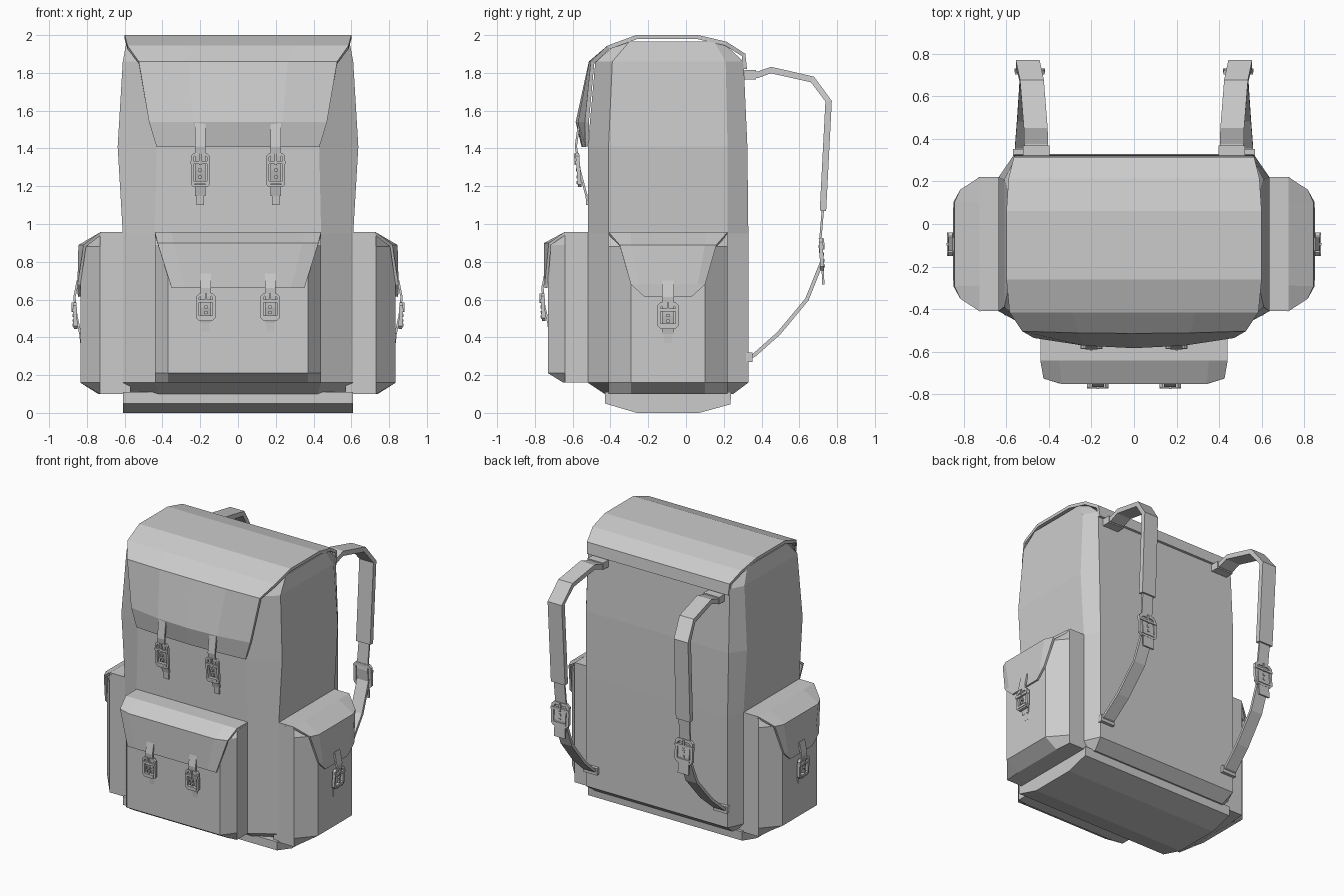
import bpy, bmesh
from mathutils import Vector

if "Cube" in bpy.data.objects:
    bpy.data.objects.remove(bpy.data.objects["Cube"])


def mesh(name, verts, faces, solid=0):
    bm = bmesh.new()
    vs = [bm.verts.new(v) for v in verts]
    for f in faces:
        bm.faces.new([vs[i] for i in f])
    bmesh.ops.recalc_face_normals(bm, faces=bm.faces)
    me = bpy.data.meshes.new(name)
    bm.to_mesh(me)
    bm.free()
    ob = bpy.data.objects.new(name, me)
    bpy.context.collection.objects.link(ob)
    if solid:
        m = ob.modifiers.new("thickness", 'SOLIDIFY')
        m.thickness, m.offset = solid, 0
    return ob


def loft(name, rings, f=lambda u, n, z: (u, n, z), loop=False):
    """Skin closed rings; cap the ends, or join last to first."""
    k, c = len(rings[0]), len(rings)
    faces = []
    for i in range(c if loop else c - 1):
        a, b = i * k, (i + 1) % c * k
        faces += [(a + j, a + (j + 1) % k, b + (j + 1) % k, b + j) for j in range(k)]
    if not loop:
        faces += [tuple(range(k)), tuple(range((c - 1) * k, c * k))]
    return mesh(name, [f(*p) for r in rings for p in r], faces)


def sheet(name, rows, thick, f=lambda u, n, z: (u, n, z)):
    k = len(rows[0])
    faces = [(i * k + j, i * k + j + 1, i * k + k + j + 1, i * k + k + j)
             for i in range(len(rows) - 1) for j in range(k - 1)]
    return mesh(name, [f(*p) for r in rows for p in r], faces, thick)


def ribbon(name, path, w, t, f):
    """Flat strap along (u, n, z) points, wide in u."""
    P = [Vector(p) for p in path]
    rings = []
    for i, p in enumerate(P):
        d = P[min(i + 1, len(P) - 1)] - P[max(i - 1, 0)]
        s = Vector((0, -d.z, d.y)).normalized() * t / 2
        a = Vector((w / 2, 0, 0))
        rings.append([p - a - s, p + a - s, p + a + s, p - a + s])
    return loft(name, rings, f)


def box(name, c, d, f):
    x, y, z = (v / 2 for v in d)
    rings = [[(c[0] + a * x, c[1] + b * y, c[2] + s * z)
              for a, b in ((-1, -1), (1, -1), (1, 1), (-1, 1))] for s in (-1, 1)]
    return loft(name, rings, f)


def buckle(name, f, u, n, z, w, h, tilt=0.0):
    """Chamfered frame with cross bars, prong and rivets; n leans by tilt per z."""
    def g(a, b, c):
        return f(u + a, n + b + tilt * c, z + c)

    def octo(hw, hh, c, d):
        return [(a, d, b) for a, b in ((-hw + c, -hh), (hw - c, -hh), (hw, -hh + c), (hw, hh - c),
                                       (hw - c, hh), (-hw + c, hh), (-hw, hh - c), (-hw, -hh + c))]
    W, H, b = w / 2, h / 2, w * .14
    loft(name + "_frame", [octo(W, H, b, .01), octo(W - b, H - b, b * .6, .01),
                           octo(W - b, H - b, b * .6, -.01), octo(W, H, b, -.01)], g, True)
    box(name + "_bar", (0, .006, h * .22), (w * 1.02, .018, .016), g)
    box(name + "_keeper", (0, .004, -h * .36), (w * .72, .022, .016), g)
    box(name + "_prong", (0, .012, h * .32), (.012, .012, h * .35), g)
    for c in (-.2, 0):
        box(name + "_rivet", (0, .006, h * c), (.016, .016, .016), g)


# Main body
def ring(z, sx, fx, bx, yf, yb, sf, sb):
    h = [(fx, yf, z), (sx, sf, z), (sx, sb, z), (bx, yb, z)]
    return h + [(-x, y, q) for x, y, q in reversed(h)]


loft("bag_body", [ring(.10, .58, .42, .54, -.43, .25, -.35, .18),
                  ring(.16, .61, .44, .56, -.52, .33, -.41, .22),
                  ring(.95, .61, .44, .56, -.52, .33, -.41, .22),
                  ring(1.41, .637, .43, .565, -.52, .325, -.41, .22),
                  ring(1.86, .61, .51, .56, -.48, .305, -.39, .21),
                  ring(1.965, .59, .56, .56, -.35, .19, -.3, .15)])

# Rounded base
base = [(-.26, 0), (.07, 0), (.235, .045), (.24, .11), (-.43, .11), (-.43, .05)]
loft("bag_base", [[(x, y, z) for y, z in base] for x in (-.61, .61)])

# Lid folding over the top and down the front: half width, y, z, bow
lid = [(.56, .312, 1.82, 0), (.565, .305, 1.895, 0), (.59, .21, 1.955, 0), (.6, .06, 1.99, 0),
       (.6, -.26, 1.99, 0), (.585, -.41, 1.935, 0), (.525, -.495, 1.855, .01),
       (.47, -.525, 1.54, .048), (.43, -.522, 1.41, .02)]
sheet("lid", [[(w * t, y - b * (1 - t * t), z) for t in (-1, -.5, 0, .5, 1)]
              for w, y, z, b in lid], .022)


# Pockets: u across, n outward
def pocket(name, f, b, o, d1, d2, zb, zb2, zt2, zt, flap):
    def r(z, e, d):
        return [(-b, -.03, z), (-b, d1, z), (-e, d, z), (e, d, z), (b, d1, z), (b, -.03, z)]
    loft(name, [r(zb, o, d1 + .01), r(zb2, o, d2), r(zt2, o, d2), r(zt, o, d1 + .01)], f)
    rows = []
    for w, n, z in flap:
        i, drop = min(o, w * .8), max(0, w - o) * (.45 if n > d1 + .01 else 0)
        rows.append([(-w, n - drop, z), (-i, n, z), (i, n, z), (w, n - drop, z)])
    sheet(name + "_flap", rows, .016, f)


def closure(name, f, u, n, z0, z1, zc, w, h, lean):
    """Leather tab from z1 down to z0 with a buckle at zc."""
    ribbon(name + "_tab", [(u, n, z1), (u, n + .018, zc + h * .7), (u, n + .018 - lean * .4, zc),
                           (u, n + .012 - lean, z0 + .05)], w * .56, .012, f)
    ribbon(name + "_tip", [(u, n + .012 - lean, z0 + .05), (u, n + .008 - lean, z0)], w * .4, .01, f)
    buckle(name + "_buckle", f, u, n + .024 - lean * .4, zc, w, h, lean * 1.5)


def front(u, n, z):
    return (u, -.52 - n, z)


pocket("front_pocket", front, .44, .37, .12, .21, .16, .21, .89, .945,
       [(.44, 0, .95), (.44, .12, .95), (.425, .225, .895), (.35, .222, .66)])

for s, side in ((1, "right"), (-1, "left")):
    def out(u, n, z, s=s):
        return (s * (.6 + n), u - .095, z)

    def mir(u, n, z, s=s):
        return (s * u, n, z)

    pocket(side + "_pocket", out, .315, .195, .13, .235, .10, .16, .88, .945,
           [(.315, 0, .95), (.315, .125, .95), (.255, .238, .885), (.195, .242, .68), (.125, .24, .615)])
    closure(side + "_pocket_closure", out, 0, .248, .37, .70, .515, .11, .14, .025)
    closure(side + "_front_closure", front, s * .17, .222, .43, .75, .56, .10, .145, .025)
    closure(side + "_lid_closure", front, s * .2, .045, 1.10, 1.54, 1.285, .10, .18, .05)

    # Shoulder straps, with sewn tabs on the back panel
    ribbon(side + "_upper_strap", [(.46, .32, 1.79), (.46, .38, 1.79), (.462, .45, 1.815),
                                   (.48, .67, 1.765), (.50, .755, 1.65), (.495, .725, 1.07)],
           .112, .034, mir)
    ribbon(side + "_strap_end", [(.495, .725, 1.08), (.49, .708, .88), (.49, .722, .80),
                                 (.49, .727, .68)], .085, .012, mir)
    ribbon(side + "_lower_strap", [(.49, .712, .88), (.49, .72, .80), (.495, .64, .60),
                                   (.505, .49, .42), (.515, .36, .305), (.515, .32, .29)],
           .09, .02, mir)
    box(side + "_upper_strap_tab", (.46, .34, 1.79), (.125, .06, .05), mir)
    box(side + "_lower_strap_tab", (.515, .335, .295), (.11, .035, .05), mir)
    buckle(side + "_strap_buckle", mir, .49, .717, .84, .14, .17, -.05)
